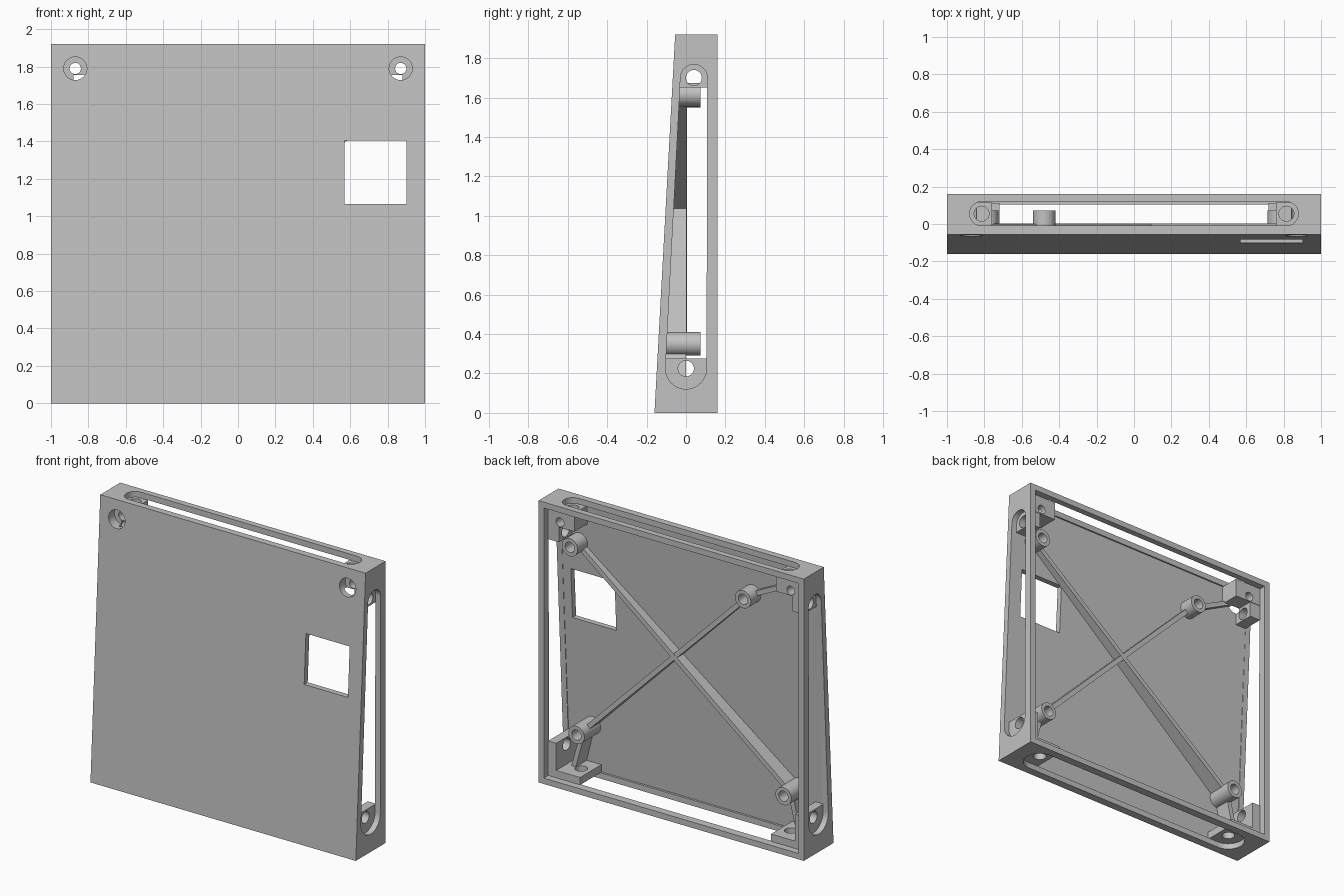
import bpy, bmesh, math
from mathutils import Vector

if "Cube" in bpy.data.objects:
    bpy.data.objects.remove(bpy.data.objects["Cube"], do_unlink=True)

grey = bpy.data.materials.new("plain_grey")
grey.use_nodes = True
grey.diffuse_color = (0.54, 0.54, 0.54, 1)
grey.node_tree.nodes["Principled BSDF"].inputs["Base Color"].default_value = (0.54, 0.54, 0.54, 1)

H, BACK, WALL = 1.92, 0.16, 0.04
PANEL, EMBED = 0.038, 0.03


def front(z, inset=0.0):
    """y of the sloping front panel at height z."""
    return -0.16 + 0.105 * z / H + inset


def prism(name, pts, axis, a, b, slope=None):
    """Extrude a 2D outline along an axis; slope makes the start follow the front panel."""
    place = {"X": lambda p, d: (d, p[0], p[1]),
             "Y": lambda p, d: (p[0], d, p[1]),
             "Z": lambda p, d: (p[0], p[1], d)}[axis]
    bm = bmesh.new()
    rings = []
    for end, d in enumerate((a, b)):
        rings.append([bm.verts.new(place(p, front(p[1], slope) if end == 0 and slope is not None else d))
                      for p in pts])
        bm.faces.new(rings[-1])
    n = len(pts)
    for i in range(n):
        j = (i + 1) % n
        bm.faces.new((rings[0][i], rings[0][j], rings[1][j], rings[1][i]))
    bmesh.ops.recalc_face_normals(bm, faces=bm.faces)
    me = bpy.data.meshes.new(name)
    bm.to_mesh(me)
    bm.free()
    ob = bpy.data.objects.new(name, me)
    bpy.context.collection.objects.link(ob)
    me.materials.append(grey)
    return ob


def rect(u0, u1, v0, v1):
    return [(u0, v0), (u1, v0), (u1, v1), (u0, v1)]


def capsule(c1, r1, c2, r2, n=20):
    """Outline with a half circle at each end."""
    t = math.atan2(c2[1] - c1[1], c2[0] - c1[0])
    pts = []
    for c, r, s in ((c1, r1, t + math.pi / 2), (c2, r2, t - math.pi / 2)):
        for i in range(n + 1):
            a = s + math.pi * i / n
            pts.append((c[0] + r * math.cos(a), c[1] + r * math.sin(a)))
    return pts


def circle(u, v, r, n=40):
    return [(u + r * math.cos(2 * math.pi * i / n), v + r * math.sin(2 * math.pi * i / n)) for i in range(n)]


def select(ob):
    bpy.ops.object.select_all(action="DESELECT")
    ob.select_set(True)
    bpy.context.view_layer.objects.active = ob


def cut(ob, cutters):
    select(ob)
    for c in cutters:
        m = ob.modifiers.new("cut", "BOOLEAN")
        m.operation, m.solver, m.object = "DIFFERENCE", "EXACT", c
        bpy.ops.object.modifier_apply(modifier=m.name)
    for c in cutters:
        bpy.data.objects.remove(c, do_unlink=True)


def smooth(ob):
    select(ob)
    bpy.ops.object.shade_smooth_by_angle(angle=math.radians(30))


def counterbore(s):
    """Wide recess for a front screw."""
    return prism("cutter", circle(s * 0.87, 1.79, 0.062), "Y", -0.3, 0.0)


# Wedge shaped case, open at the back, with slots in its four walls
side_slot = capsule((0, 0.225), 0.104, (0.04, 1.70), 0.068)
case = prism("case", rect(-1, 1, 0, H), "Y", 0, BACK, slope=0)
cut(case, [
    prism("cutter", rect(-1 + WALL, 1 - WALL, WALL, H - WALL), "Y", 0, 0.4, slope=PANEL),
    prism("cutter", rect(0.57, 0.90, 1.065, 1.405), "Y", -0.4, 0.05),
    prism("cutter", side_slot, "X", -1.2, -0.955),
    prism("cutter", side_slot, "X", 0.955, 1.2),
    prism("cutter", capsule((-0.815, 0.055), 0.064, (0.815, 0.055), 0.064), "Z", H - 0.045, H + 0.2),
    prism("cutter", capsule((-0.79, 0), 0.105, (0.79, 0), 0.105), "Z", -0.2, 0.045),
    counterbore(-1), counterbore(1),
])
smooth(case)

# Drilled blocks in the corners, behind the slot ends
for s, side in ((1, "left"), (-1, "right")):
    def span(a, b):
        return sorted((s * a, s * b))

    top = prism(side + "_top_block", rect(*span(0.76, 0.961), 1.755, 1.881), "Y", 0, 0.115, slope=EMBED)
    cut(top, [prism("cutter", circle(s * 0.87, 1.79, 0.03), "Y", -0.2, 0.3),
              counterbore(s),
              prism("cutter", circle(s * 0.815, 0.055, 0.04), "Z", 1.80, 2)])
    upper = prism(side + "_upper_side_block", rect(*span(0.88, 0.961), 1.65, 1.756), "Y", 0, 0.112, slope=EMBED)
    cut(upper, [counterbore(s), prism("cutter", circle(0.04, 1.70, 0.04), "X", *span(0.8, 1.1))])
    lower = prism(side + "_lower_side_block", rect(*span(0.90, 0.961), 0.039, 0.275), "Y", 0, 0.112, slope=EMBED)
    cut(lower, [prism("cutter", circle(0, 0.225, 0.04), "X", *span(0.8, 1.1))])
    floor = prism(side + "_floor_block", rect(*span(0.72, 0.961), 0.039, 0.09), "Y", 0, 0.112, slope=EMBED)
    cut(floor, [prism("cutter", circle(s * 0.79, 0, 0.04), "Z", -0.1, 0.2)])
    for ob in (top, upper, lower, floor):
        smooth(ob)

# Hollow standoffs for the board
posts = {"upper_left": (0.825, 1.615), "upper_right": (-0.48, 1.61),
         "lower_left": (0.775, 0.35), "lower_right": (-0.785, 0.35)}
for name, (x, z) in posts.items():
    post = prism(name + "_standoff", circle(x, z, 0.06), "Y", 0, 0.073, slope=EMBED)
    cut(post, [prism("cutter", circle(x, z, 0.035), "Y", -0.04, 0.2)])
    smooth(post)


def rib(name, p, q, y_top, trim_p=0.05, trim_q=0.05, half=0.016):
    """Thin stiffening rib on the panel, stopped inside the post walls."""
    p, q = Vector(p), Vector(q)
    d = (q - p).normalized()
    p, q = p + d * trim_p, q - d * trim_q
    n = Vector((-d.y, d.x)) * half
    prism(name, [tuple(v) for v in (p - n, q - n, q + n, p + n)], "Y", 0, y_top, slope=EMBED)


# Crossed ribs and short ribs into the corners
rib("long_rib", posts["upper_left"], posts["lower_right"], 0.004)
rib("short_rib", posts["upper_right"], posts["lower_left"], 0.003)
rib("upper_corner_rib", posts["upper_right"], (-0.79, 1.765), 0.0, trim_q=0)
rib("lower_left_corner_rib", posts["lower_left"], (0.85, 0.08), 0.0, trim_q=0)
rib("lower_right_corner_rib", posts["lower_right"], (-0.85, 0.08), 0.0, trim_q=0)
